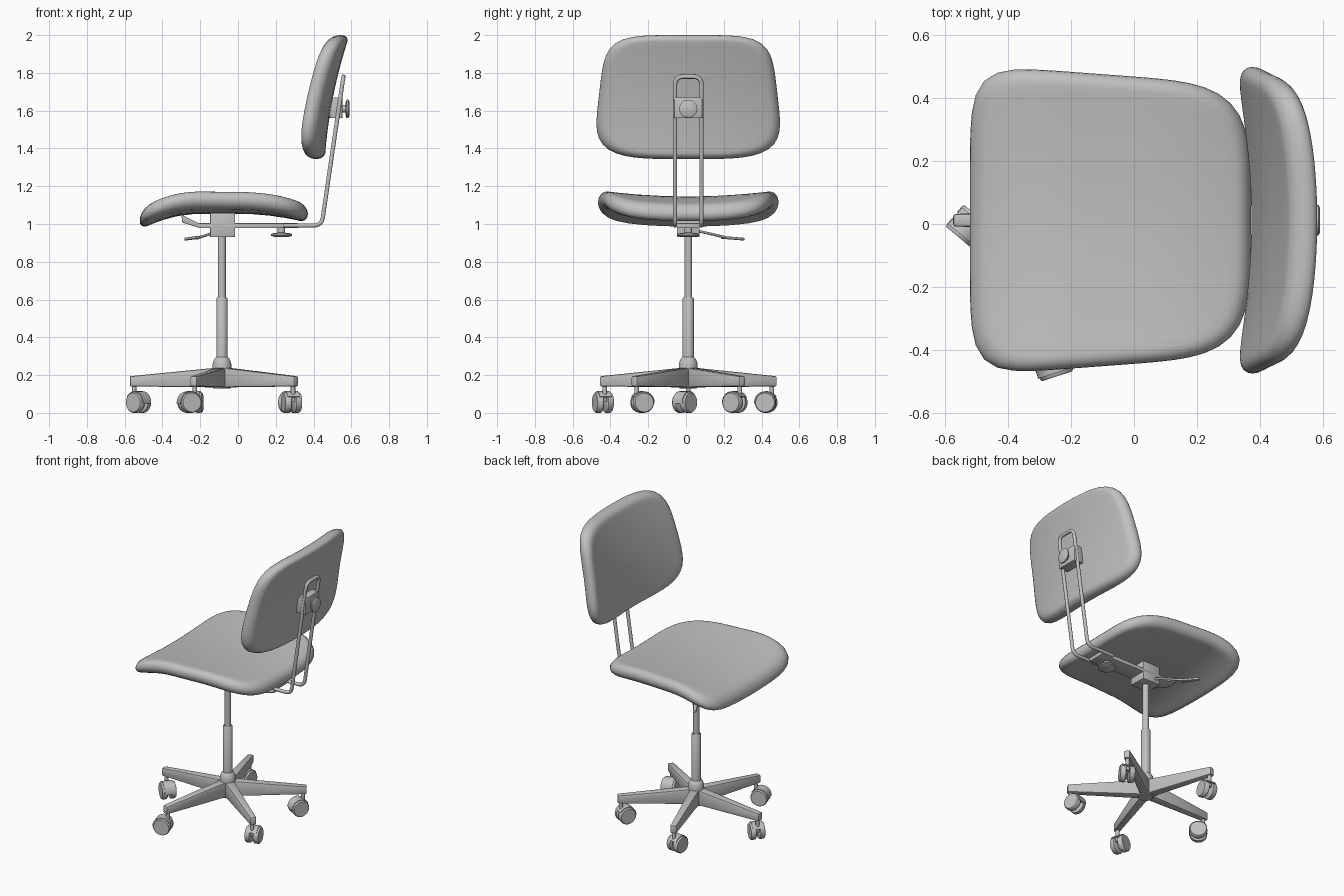
import bpy, bmesh, math
from mathutils import Vector

if "Cube" in bpy.data.objects:
    bpy.data.objects.remove(bpy.data.objects["Cube"])

CX, CY = -0.085, 0.012          # column axis

grey = bpy.data.materials.new("plain grey")
grey.diffuse_color = (0.53, 0.53, 0.53, 1)
grey.use_nodes = True
grey.node_tree.nodes["Principled BSDF"].inputs["Base Color"].default_value = grey.diffuse_color


def finish(bm, name, angle=40):
    bmesh.ops.recalc_face_normals(bm, faces=bm.faces)
    me = bpy.data.meshes.new(name)
    bm.to_mesh(me)
    bm.free()
    return register(bpy.data.objects.new(name, me), angle, True)


def register(ob, angle=40, link=False):
    if link:
        bpy.context.collection.objects.link(ob)
    bpy.ops.object.select_all(action='DESELECT')
    ob.select_set(True)
    bpy.context.view_layer.objects.active = ob
    if ob.type == 'CURVE':
        bpy.ops.object.convert(target='MESH')
        ob = bpy.context.object
    ob.data.materials.clear()
    ob.data.materials.append(grey)
    bpy.ops.object.shade_smooth_by_angle(angle=math.radians(angle))
    return ob


def lathe(name, origin, axis, profile, seg=24):
    """Turn (radius, distance) pairs about an axis."""
    rot = Vector((0, 0, 1)).rotation_difference(Vector(axis))
    bm = bmesh.new()
    rings = []
    for r, h in profile:
        rings.append([bm.verts.new(Vector(origin) + rot @ Vector((
            r * math.cos(math.tau * i / seg), r * math.sin(math.tau * i / seg), h))) for i in range(seg)])
    for a, b in zip(rings, rings[1:]):
        for i in range(seg):
            bm.faces.new((a[i], a[i - 1], b[i - 1], b[i]))
    bm.faces.new(rings[0])
    bm.faces.new(rings[-1])
    return finish(bm, name)


def hexa(name, lo, hi, bevel=0.004):
    """Solid between two matching quads, with softened edges."""
    bm = bmesh.new()
    a = [bm.verts.new(p) for p in lo]
    b = [bm.verts.new(p) for p in hi]
    bm.faces.new(a)
    bm.faces.new(b)
    for i in range(4):
        bm.faces.new((a[i], a[i - 1], b[i - 1], b[i]))
    if bevel:
        bmesh.ops.bevel(bm, geom=bm.edges[:], offset=bevel, segments=2, affect='EDGES', profile=0.5)
    return finish(bm, name)


def box(name, x0, x1, y0, y1, z0, z1, bevel=0.004):
    q = [(x0, y0), (x1, y0), (x1, y1), (x0, y1)]
    return hexa(name, [(*p, z0) for p in q], [(*p, z1) for p in q], bevel)


def tube(name, pts, rad, fillet):
    """Round tube through points, with rounded corners."""
    pts = [Vector(p) for p in pts]
    path = [pts[0]]
    for p, c, n in zip(pts, pts[1:], pts[2:]):
        a = c + (p - c).normalized() * fillet
        b = c + (n - c).normalized() * fillet
        for k in range(9):
            t = k / 8
            path.append(a * (1 - t) ** 2 + c * 2 * t * (1 - t) + b * t * t)
    path.append(pts[-1])
    cu = bpy.data.curves.new(name, 'CURVE')
    cu.dimensions = '3D'
    cu.bevel_depth = rad
    cu.bevel_resolution = 3
    cu.use_fill_caps = True
    sp = cu.splines.new('POLY')
    sp.points.add(len(path) - 1)
    for s, p in zip(sp.points, path):
        s.co = (*p, 1)
    return register(bpy.data.objects.new(name, cu), 50, True)


def cushion(name, n_pos, n_neg, thick, place, seg=72):
    """Padded pad: rounded-square rings, mapped to space by place(u, v, height)."""
    prof = [(s, 1) for s in (0.15, 0.35, 0.55, 0.72, 0.84)]
    prof += [(0.9 + 0.1 * math.cos(a), math.sin(a)) for a in
             [math.pi / 2 - math.pi * k / 10 for k in range(11)]]
    prof += [(s, -1) for s in (0.84, 0.72, 0.55, 0.35, 0.15)]
    bm = bmesh.new()
    rings = []
    for s, h in prof:
        ring = []
        for i in range(seg):
            c, d = math.cos(math.tau * i / seg), math.sin(math.tau * i / seg)
            n = n_pos if c > 0 else n_neg
            r = s * (abs(c) ** n + abs(d) ** n) ** (-1 / n)
            ring.append(bm.verts.new(place(r * c, r * d, h * thick)))
        rings.append(ring)
    for a, b in zip(rings, rings[1:]):
        for i in range(seg):
            bm.faces.new((a[i], a[i - 1], b[i - 1], b[i]))
    for ring, p in ((rings[0], thick), (rings[-1], -thick)):
        mid = bm.verts.new(place(0, 0, p))
        for i in range(seg):
            bm.faces.new((ring[i], ring[i - 1], mid))
    return finish(bm, name, 80)


# Seat: saddle shape, drooping at the front and rear
def seat_at(u, v, h):
    x = -0.075 + 0.445 * u
    y = v * (0.455 - 0.075 * x)
    z = 1.1 - 0.08 * (max(0, -0.2 - x) / 0.31) ** 2 - 0.048 * (max(0, x) / 0.37) ** 2
    return (x, CY + y, z + 0.03 * (y / 0.46) ** 2 + h)


cushion("seat", 4.5, 6.5, 0.046, seat_at)


# Backrest: wraps forward at the sides and leans back
def back_at(u, v, h):
    z = 1.672 + 0.328 * u
    y = v * (0.482 - 0.115 * (z - 1.6))
    d = z - 1.6
    return (0.445 + 0.17 * d + 0.2 * d * d - 0.058 * (y / 0.48) ** 2 + h, CY + y, z)


cushion("backrest", 5, 4, 0.045, back_at)

# Back support: one bent tube loop
w = 0.07
tube("back_support", [(0.24, CY + w, 0.992), (0.443, CY + w, 0.992), (0.558, CY + w, 1.78),
                      (0.558, CY - w, 1.78), (0.443, CY - w, 0.992), (0.24, CY - w, 0.992)], 0.0115, 0.045)
box("back_bracket", 0.485, 0.553, CY - 0.075, CY + 0.075, 1.56, 1.67)
lathe("back_knob", (0.55, CY, 1.61), (1, 0, 0),
      [(0.02, 0), (0.02, 0.018), (0.044, 0.022), (0.048, 0.026), (0.048, 0.034), (0.04, 0.039)])

# Mechanism under the seat
box("seat_rail", -0.21, 0.32, CY - 0.06, CY + 0.06, 0.978, 1.004)
hexa("rail_front", [(-0.2, CY - 0.06, 0.978), (-0.2, CY + 0.06, 0.978), (-0.2, CY + 0.06, 1.0), (-0.2, CY - 0.06, 1.0)],
     [(-0.295, CY - 0.04, 1.008), (-0.295, CY + 0.04, 1.008), (-0.3, CY + 0.04, 1.05), (-0.3, CY - 0.04, 1.05)])
box("tilt_block", -0.148, -0.015, CY - 0.06, CY + 0.06, 0.93, 1.06)
lathe("depth_knob", (0.23, CY, 0.98), (0, 0, -1),
      [(0.02, 0), (0.02, 0.026), (0.052, 0.03), (0.056, 0.034), (0.056, 0.042), (0.035, 0.049)])

# Height lever with flat paddle
tube("lever_rod", [(-0.1, CY + 0.04, 0.965), (-0.14, 0.12, 0.95), (-0.22, 0.23, 0.924)], 0.007, 0.02)
hexa("lever_paddle", [(-0.2, 0.2, 0.922), (-0.27, 0.31, 0.913), (-0.285, 0.295, 0.913), (-0.225, 0.185, 0.922)],
     [(-0.2, 0.2, 0.936), (-0.27, 0.31, 0.927), (-0.285, 0.295, 0.927), (-0.225, 0.185, 0.936)], 0.003)

# Gas column and hub
lathe("column_upper", (CX, CY, 0.58), (0, 0, 1), [(0.021, 0), (0.021, 0.37)])
lathe("column_lower", (CX, CY, 0.25), (0, 0, 1), [(0.03, 0), (0.03, 0.355), (0.026, 0.361)])
lathe("hub", (CX, CY, 0.13), (0, 0, 1),
      [(0.045, 0), (0.05, 0.005), (0.05, 0.125), (0.046, 0.143), (0.038, 0.158), (0.031, 0.165)])


def caster(tag, sx, sy, heading):
    """Twin-wheel caster trailing from its stem along the heading."""
    f = Vector((math.cos(heading), math.sin(heading), 0))
    side = Vector((-f.y, f.x, 0))
    c = Vector((sx, sy, 0.055)) + f * 0.03
    lathe("caster_stem_" + tag, (sx, sy, 0.06), (0, 0, 1), [(0.012, 0), (0.012, 0.085)], 12)
    for s, n in ((1, "a"), (-1, "b")):
        lathe("caster_wheel_" + tag + n, c + side * s * 0.01, side * s,
              [(0.05, 0), (0.055, 0.004), (0.055, 0.028), (0.05, 0.035)], 24)
    # half-round hood
    bm = bmesh.new()
    arcs = [[bm.verts.new(c + side * s + f * 0.06 * math.cos(a) + Vector((0, 0, 0.06 * math.sin(a))))
             for a in [math.radians(-5 + 14 * k) for k in range(12)]] for s in (-0.034, 0.034)]
    bm.faces.new(arcs[0])
    bm.faces.new(arcs[1])
    for i in range(12):
        bm.faces.new((arcs[0][i], arcs[0][i - 1], arcs[1][i - 1], arcs[1][i]))
    finish(bm, "caster_hood_" + tag)


# Five-star base: arm angle and caster heading
for k, (ang, head) in enumerate([(180, -40), (108, 262), (-108, 198), (36, 240), (-36, 105)]):
    a = math.radians(ang)
    f = Vector((math.cos(a), math.sin(a), 0))
    s = Vector((-f.y, f.x, 0))
    o = Vector((CX, CY, 0))

    def quad(r, hw, z0, z1):
        return [o + f * r + s * p + Vector((0, 0, z)) for p, z in ((-hw, z0), (hw, z0), (hw, z1), (-hw, z1))]

    hexa("base_arm_%d" % (k + 1), quad(0.02, 0.03, 0.135, 0.24), quad(0.488, 0.02, 0.14, 0.194), 0.009)
    st = o + f * 0.465
    caster(str(k + 1), st.x, st.y, math.radians(head))
